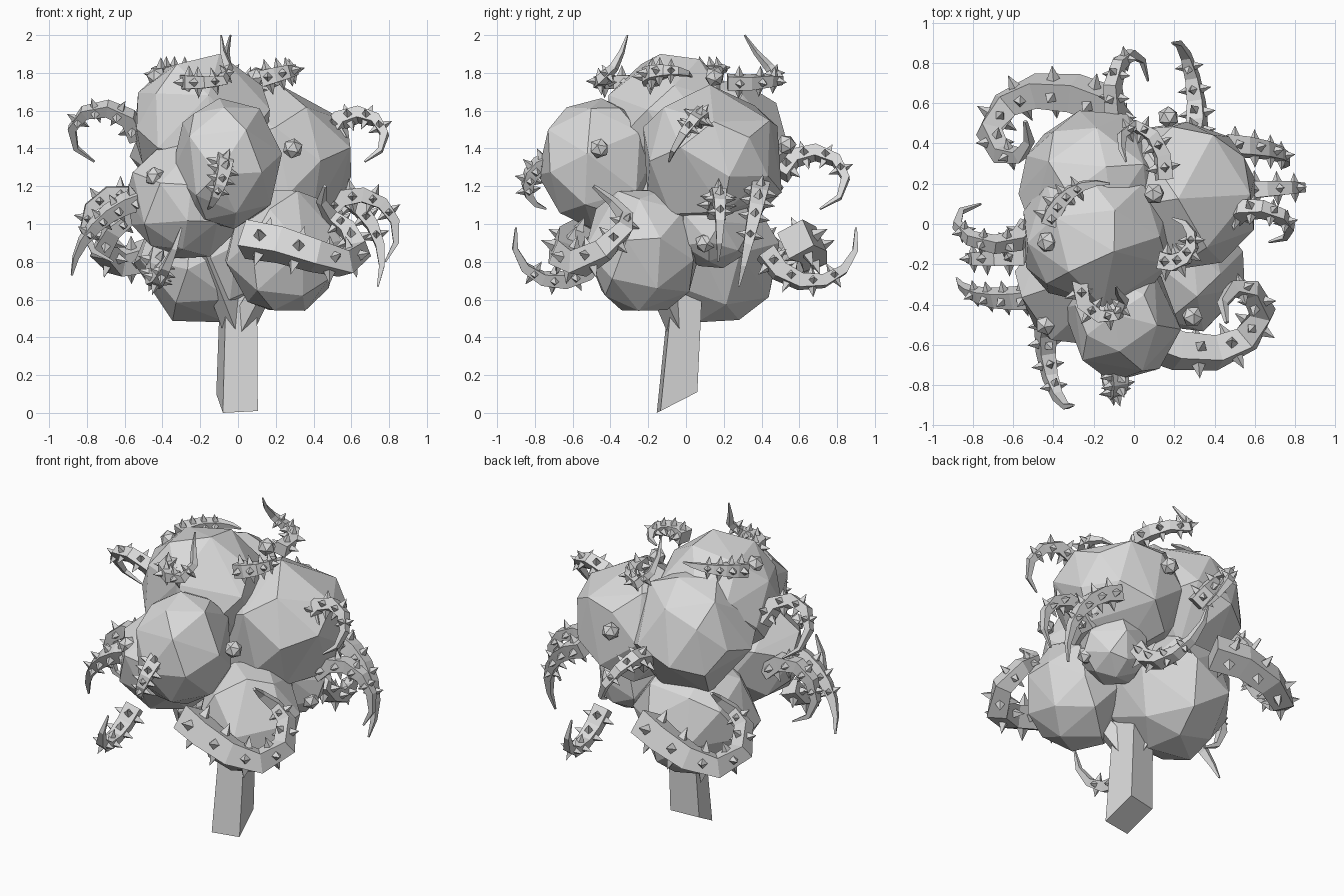
import bpy, bmesh, math, random
from mathutils import Vector, Matrix, Euler

random.seed(4)
default = bpy.data.objects.get("Cube")
if default:
    bpy.data.objects.remove(default, do_unlink=True)

grey = bpy.data.materials.new("plain_grey")
grey.use_nodes = True
colour = (0.7, 0.7, 0.7, 1)
grey.diffuse_color = colour
grey.node_tree.nodes["Principled BSDF"].inputs["Base Color"].default_value = colour


def finish(name, bm):
    """Turn a bmesh into a flat-shaded object."""
    bmesh.ops.recalc_face_normals(bm, faces=bm.faces[:])
    mesh = bpy.data.meshes.new(name)
    bm.to_mesh(mesh)
    bm.free()
    mesh.materials.append(grey)
    obj = bpy.data.objects.new(name, mesh)
    bpy.context.collection.objects.link(obj)
    return obj


def ball(name, centre, radii, detail):
    """Faceted ball with a random turn, stretched along the world axes."""
    bm = bmesh.new()
    turn = Euler([random.uniform(0, math.tau) for _ in range(3)]).to_matrix().to_4x4()
    bmesh.ops.create_icosphere(bm, subdivisions=detail, radius=1, matrix=turn)
    bmesh.ops.transform(bm, verts=bm.verts[:],
                        matrix=Matrix.Translation(centre) @ Matrix.Diagonal((*radii, 1)))
    return finish(name, bm)


def square_ring(bm, centre, side, up, half):
    return [bm.verts.new(centre + half * (a * side + b * up))
            for a, b in ((1, 1), (-1, 1), (-1, -1), (1, -1))]


def skin(bm, rings):
    """Join four-sided rings into a closed tube."""
    for low, high in zip(rings, rings[1:]):
        for i in range(4):
            j = (i + 1) % 4
            bm.faces.new((low[i], low[j], high[j], high[i]))
    bm.faces.new(rings[0])
    bm.faces.new(rings[-1])


def thorn(bm, base, direction, size):
    turn = direction.to_track_quat('Z', 'Y').to_matrix().to_4x4()
    place = Matrix.Translation(base + direction * size * 0.5) @ turn
    bmesh.ops.create_cone(bm, cap_ends=True, segments=4, radius1=size * 0.45,
                          radius2=0, depth=size, matrix=place)


def arc(start, middle, end, steps=6):
    """Points along the circular arc through three points."""
    a, b, c = Vector(start), Vector(middle), Vector(end)
    u, v = b - a, c - a
    axis = u.cross(v)
    centre = a + (v.length_squared * axis.cross(u)
                  + u.length_squared * v.cross(axis)) / (2 * axis.length_squared)
    axis.normalize()
    spoke = a - centre
    side = axis.cross(spoke)
    sweep = math.atan2((c - centre).dot(side), (c - centre).dot(spoke)) % math.tau
    return [centre + Matrix.Rotation(sweep * i / steps, 3, axis) @ spoke
            for i in range(steps + 1)]


def tendril(name, points, half):
    """Tapered square vine along the points, with four thorns per segment."""
    points = [Vector(p) for p in points]
    last = len(points) - 1
    tangents = [(points[min(i + 1, last)] - points[max(i - 1, 0)]).normalized()
                for i in range(last + 1)]
    up = (points[1] - points[0]).cross(points[2] - points[1])
    bm = bmesh.new()
    rings, stations = [], []
    for i, (point, along) in enumerate(zip(points, tangents)):
        up = (up - along * up.dot(along)).normalized()
        side = along.cross(up)
        thick = half * (1 - 0.9 * (i / last) ** 1.4)
        rings.append(square_ring(bm, point, side, up, thick))
        stations.append((point, side, up.copy(), thick))
    skin(bm, rings)
    for (p, s, n, w), (q, r, m, x) in list(zip(stations, stations[1:]))[:-2]:
        for d in (s + r, -s - r, n + m, -n - m):
            d = d.normalized()
            thorn(bm, (p + q) / 2 + d * (w + x) * 0.48, d, 0.035 + 0.6 * x)
    finish(name, bm)


# Foliage clumps: centre and radii
clumps = {
    "top": ((-0.19, -0.07, 1.53), (0.38, 0.36, 0.37)),
    "upper_front": ((-0.06, -0.47, 1.32), (0.29, 0.31, 0.35)),
    "upper_left": ((0.23, 0.14, 1.34), (0.39, 0.39, 0.385)),
    "upper_back": ((-0.19, 0.19, 1.4), (0.375, 0.375, 0.375)),
    "lower_left": ((0.24, -0.23, 0.86), (0.31, 0.31, 0.345)),
    "lower_back": ((-0.17, 0.13, 0.83), (0.37, 0.37, 0.375)),
    "lower_right": ((-0.28, -0.3, 1.12), (0.31, 0.31, 0.31)),
    "inner_left": ((0.28, 0.15, 0.98), (0.21, 0.21, 0.22)),
}
for label, (centre, radii) in clumps.items():
    clump = ball("foliage_" + label, centre, radii, 2)
    coarse = clump.modifiers.new("coarse_facets", 'DECIMATE')
    coarse.ratio = 0.6

# Small buds on the foliage
buds = ((0.29, -0.46, 1.4), (-0.44, -0.5, 1.25), (-0.43, -0.09, 1.78),
        (0.17, 0.53, 1.42), (0.1, 0.15, 1.78), (0.45, 0.1, 0.9))
for i, centre in enumerate(buds):
    ball(f"bud_{i + 1}", centre, (0.055, 0.055, 0.055), 1)

# Leaning trunk with a slanted cut at the foot
bm = bmesh.new()
foot = [(-0.08, -0.155, 0), (0.105, -0.135, 0.01), (0.07, 0.06, 0.11), (-0.115, 0.03, 0.1)]
lean = Vector((0.01, 0.05, 0.85))
skin(bm, [[bm.verts.new(p) for p in foot],
          [bm.verts.new(Vector((x * 0.85, y * 0.75, 0)) + lean) for x, y, z in foot]])
finish("trunk", bm)

# Short branches from the trunk into the lower clumps
for label in ("lower_left", "lower_back", "lower_right"):
    bm = bmesh.new()
    start, end = Vector((0, -0.02, 0.42)), Vector(clumps[label][0])
    along = (end - start).normalized()
    side = along.cross(Vector((0, 0, 1))).normalized()
    up = side.cross(along)
    skin(bm, [square_ring(bm, start, side, up, 0.05), square_ring(bm, end, side, up, 0.035)])
    finish("branch_" + label, bm)

# Thick coiling vines; the back one is the front one turned half way round
coil = ((0.04, -0.56, 0.92), (0.22, -0.63, 0.89), (0.41, -0.64, 0.83), (0.56, -0.57, 0.79),
        (0.64, -0.44, 0.86), (0.58, -0.33, 0.97), (0.49, -0.32, 1.04),
        (0.44, -0.39, 1.12), (0.46, -0.49, 1.2))
tendril("thick_vine_front", coil, 0.078)
tendril("thick_vine_back", [(-x - 0.08, 0.02 - y, z) for x, y, z in coil], 0.078)

# Hooked vines on the crown, ending in upright tips
tendril("hook_vine_front", ((-0.27, -0.28, 1.75), (-0.25, -0.4, 1.75), (-0.17, -0.46, 1.75),
                            (-0.08, -0.45, 1.76), (-0.05, -0.38, 1.83),
                            (-0.08, -0.34, 1.91), (-0.09, -0.31, 2)), 0.038)
tendril("hook_vine_back", ((0.15, 0.22, 1.75), (0.14, 0.34, 1.75), (0.09, 0.44, 1.76),
                           (0, 0.49, 1.76), (-0.06, 0.44, 1.83),
                           (-0.06, 0.37, 1.91), (-0.04, 0.31, 2)), 0.038)

# Curled vines around the crown
crown = (
    ((-0.53, -0.02, 1.46), (-0.88, 0, 1.5), (-0.76, 0.1, 1.33)),
    ((0.48, 0.03, 1.47), (0.77, 0, 1.5), (0.67, -0.09, 1.33)),
    ((-0.05, 0.5, 1.26), (-0.03, 0.84, 1.27), (0.07, 0.71, 1.08)),
    ((-0.08, -0.72, 1.33), (-0.1, -0.84, 1.2), (-0.16, -0.74, 1.08)),
    ((0.13, -0.18, 1.77), (0.29, -0.1, 1.81), (0.19, 0.03, 1.78)),
    ((-0.42, 0, 1.78), (-0.34, 0.14, 1.81), (-0.12, 0.2, 1.82)),
)
for i, path in enumerate(crown):
    tendril(f"crown_vine_{i + 1}", arc(*path), 0.043)

# Drooping vines around the lower clumps
lower = (
    ((0.3, 0.42, 0.85), (0.3, 0.68, 0.69), (0.19, 0.9, 0.98)),
    ((-0.42, -0.46, 0.84), (-0.43, -0.7, 0.7), (-0.3, -0.9, 0.98)),
    ((-0.5, -0.36, 1.14), (-0.74, -0.36, 1.01), (-0.88, -0.27, 0.73)),
    ((-0.47, -0.15, 1.08), (-0.81, -0.17, 1.02), (-0.66, -0.15, 0.8)),
    ((0.45, 0.39, 1.19), (0.68, 0.36, 1.04), (0.74, 0.28, 0.67)),
    ((0.46, 0.16, 1.06), (0.82, 0.18, 1.04), (0.78, 0.17, 0.8)),
)
for i, path in enumerate(lower):
    tendril(f"lower_vine_{i + 1}", arc(*path), 0.048)
